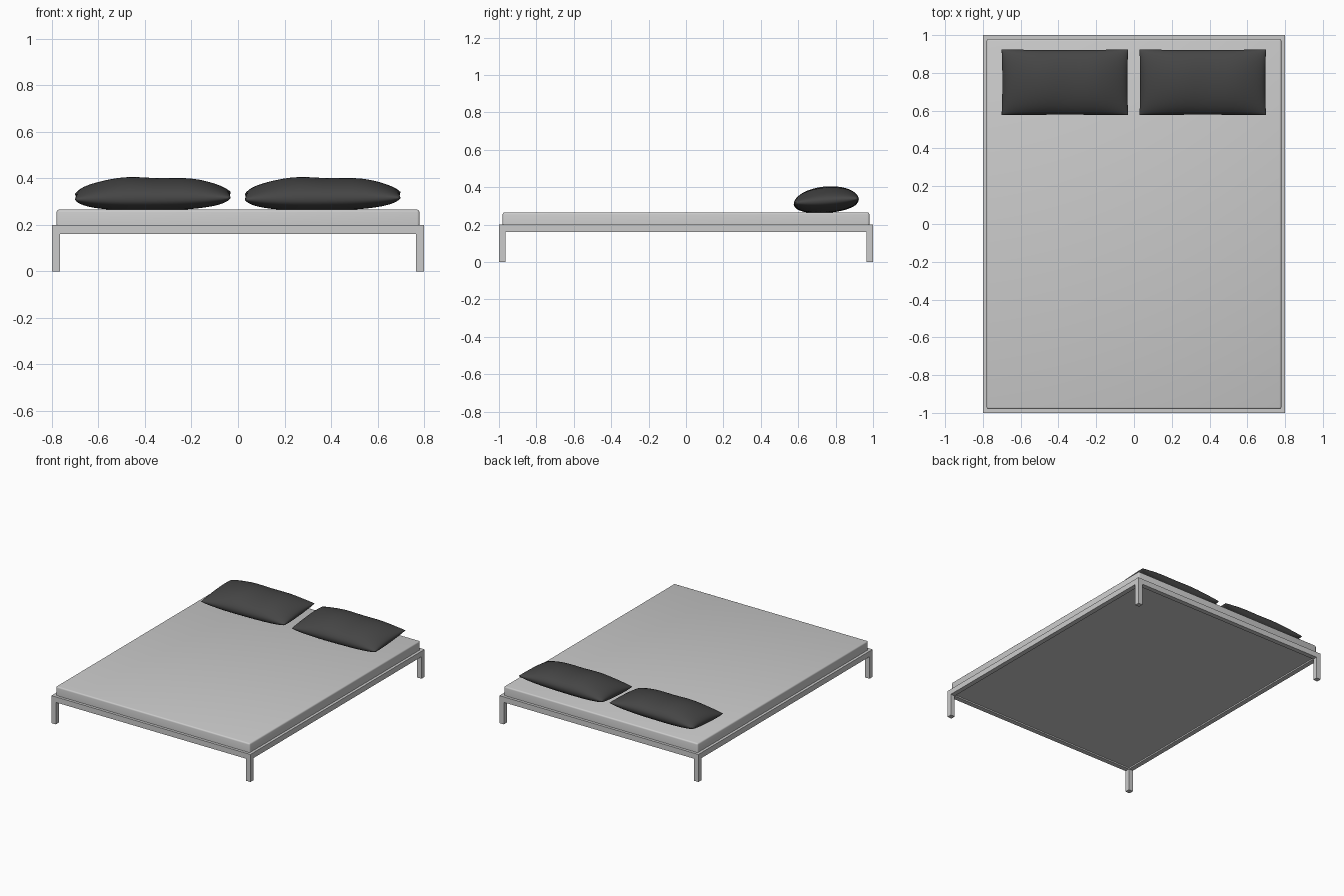
import bpy, bmesh, math

if "Cube" in bpy.data.objects:
    bpy.data.objects.remove(bpy.data.objects["Cube"])

W, L, T = 0.80, 1.00, 0.035          # half width, half length, timber thickness
RAIL_LOW, RAIL_TOP = 0.16, 0.20


def finish(bm, name):
    bmesh.ops.recalc_face_normals(bm, faces=bm.faces[:])
    mesh = bpy.data.meshes.new(name)
    bm.to_mesh(mesh)
    bm.free()
    obj = bpy.data.objects.new(name, mesh)
    bpy.context.collection.objects.link(obj)
    return obj


def box(name, hx, hy, z0, z1):
    bm = bmesh.new()
    bmesh.ops.create_cube(bm, size=1)
    for v in bm.verts:
        v.co = (v.co.x * 2 * hx, v.co.y * 2 * hy, z1 if v.co.z > 0 else z0)
    return finish(bm, name)


def smooth(obj, degrees):
    bpy.ops.object.select_all(action='DESELECT')
    obj.select_set(True)
    bpy.context.view_layer.objects.active = obj
    bpy.ops.object.shade_smooth_by_angle(angle=math.radians(degrees))


# Bed frame: a ring of rails, with the corner faces drawn down into legs
xs, ys = [-W, -W + T, W - T, W], [-L, -L + T, L - T, L]
bm = bmesh.new()
grid = {(i, j): bm.verts.new((xs[i], ys[j], RAIL_LOW))
        for i in range(4) for j in range(4)}
ring, corners = [], []
for i in range(3):
    for j in range(3):
        if (i, j) == (1, 1):
            continue
        f = bm.faces.new([grid[i, j], grid[i, j + 1], grid[i + 1, j + 1], grid[i + 1, j]])
        ring.append(f)
        if i != 1 and j != 1:
            corners.append(f)
ext = bmesh.ops.extrude_face_region(bm, geom=ring, use_keep_orig=True)
for v in ext["geom"]:
    if isinstance(v, bmesh.types.BMVert):
        v.co.z = RAIL_TOP
for f in bmesh.ops.extrude_discrete_faces(bm, faces=corners)["faces"]:
    for v in f.verts:
        v.co.z = 0
bmesh.ops.remove_doubles(bm, verts=bm.verts[:], dist=1e-5)
finish(bm, "bed_frame")

# Panel filling the frame under the mattress
box("base_panel", W - T, L - T, 0.17, 0.20)

# Mattress with softened upper edges
mattress = box("mattress", 0.78, 0.98, 0.20, 0.265)
bm = bmesh.new()
bm.from_mesh(mattress.data)
edges = [e for e in bm.edges if max(v.co.z for v in e.verts) > 0.26]
bmesh.ops.bevel(bm, geom=edges, offset=0.01, segments=3, profile=0.5, affect='EDGES')
bm.to_mesh(mattress.data)
bm.free()
smooth(mattress, 40)

# Pillows: two puffed sheets meeting at a sharp seam
fabric = bpy.data.materials.new("dark_fabric")
fabric.diffuse_color = (0.06, 0.06, 0.06, 1)
fabric.use_nodes = True
fabric.node_tree.nodes["Principled BSDF"].inputs["Base Color"].default_value = fabric.diffuse_color


def pillow(name, cx, cy):
    hx, hy, nu, nv = 0.335, 0.174, 40, 28
    bm = bmesh.new()
    sheets = []
    for side in (1, -1):
        verts = {}
        for i in range(nu + 1):
            for j in range(nv + 1):
                u = -math.cos(math.pi * i / nu)
                v = -math.cos(math.pi * j / nv)
                puff = math.sqrt(max(0, (1 - abs(u) ** 2.5) * (1 - v * v)))
                z = 0.325 + 0.012 * v + 0.004 * u
                if side > 0:
                    z += puff * (0.078 - 0.006 * u + 0.003 * math.cos(7 * u + 2.5))
                else:
                    z = max(0.265, z - 0.062 * puff ** 0.8)
                # edges drawn in slightly between the corners
                x = cx + hx * u * (1 - 0.012 * (1 - v * v))
                y = cy + hy * v * (1 - 0.015 * (1 - u * u))
                verts[i, j] = bm.verts.new((x, y, z))
        sheets.append(verts)
    for verts, flip in zip(sheets, (False, True)):
        for i in range(nu):
            for j in range(nv):
                q = [verts[i, j], verts[i + 1, j], verts[i + 1, j + 1], verts[i, j + 1]]
                bm.faces.new(q[::-1] if flip else q)
    targets = {sheets[1][k]: sheets[0][k] for k in sheets[0]
               if k[0] in (0, nu) or k[1] in (0, nv)}
    bmesh.ops.weld_verts(bm, targetmap=targets)
    obj = finish(bm, name)
    obj.data.materials.append(fabric)
    smooth(obj, 60)


pillow("left_pillow", -0.366, 0.75)
pillow("right_pillow", 0.364, 0.75)
